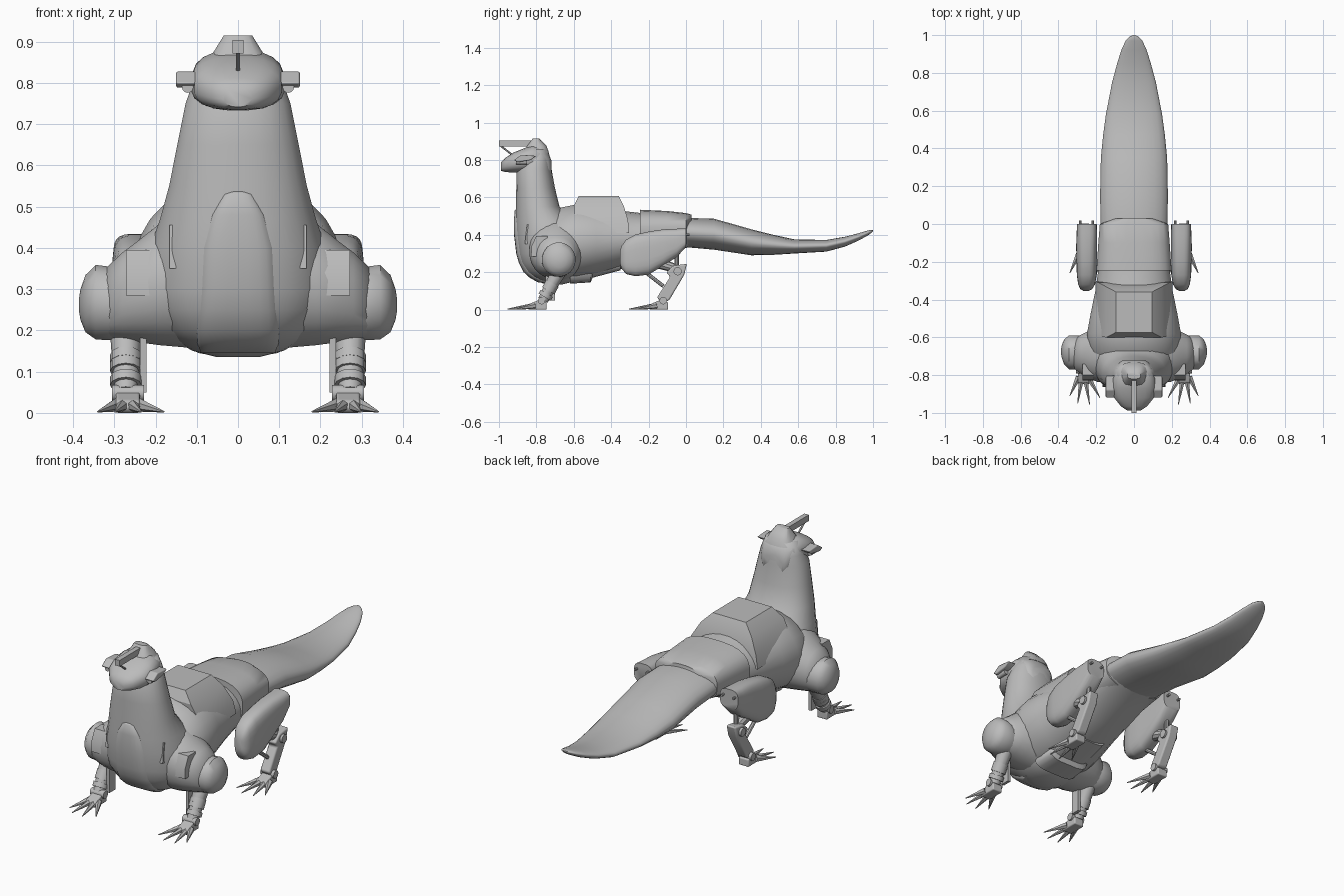
import bpy, bmesh, math
from mathutils import Vector

grey = bpy.data.materials.new("plain grey")
grey.diffuse_color = (0.5, 0.5, 0.5, 1)


def finish(bm, name, mirror=False, angle=32, bevel=0):
    bmesh.ops.recalc_face_normals(bm, faces=bm.faces[:])
    me = bpy.data.meshes.new(name)
    bm.to_mesh(me)
    bm.free()
    me.materials.append(grey)
    ob = bpy.data.objects.new(name, me)
    bpy.context.collection.objects.link(ob)
    bpy.ops.object.select_all(action='DESELECT')
    ob.select_set(True)
    bpy.context.view_layer.objects.active = ob
    bpy.ops.object.shade_smooth_by_angle(angle=math.radians(angle))
    if bevel:
        b = ob.modifiers.new("Bevel", 'BEVEL')
        b.width, b.segments = bevel, 3
    if mirror:
        ob.modifiers.new("Mirror", 'MIRROR')
    return ob


def loft(name, axis, sections, power=2.0, n=24, mirror=False, angle=50):
    """Skin superellipse rings; section = (position, a_min, a_max, b_min, b_max)."""
    bm = bmesh.new()
    rings = []
    for p, a0, a1, b0, b1 in sections:
        ring = []
        for i in range(n):
            t = 2 * math.pi * (i + 0.5) / n
            c, s = math.cos(t), math.sin(t)
            c = math.copysign(abs(c) ** (2 / power), c)
            s = math.copysign(abs(s) ** (2 / power), s)
            a = (a0 + a1) / 2 + c * (a1 - a0) / 2
            b = (b0 + b1) / 2 + s * (b1 - b0) / 2
            co = {'x': (p, a, b), 'y': (a, p, b), 'z': (a, b, p)}[axis]
            ring.append(bm.verts.new(co))
        rings.append(ring)
    for r, q in zip(rings, rings[1:]):
        for i in range(n):
            j = (i + 1) % n
            bm.faces.new((r[i], r[j], q[j], q[i]))
    bm.faces.new(rings[0])
    bm.faces.new(rings[-1])
    return finish(bm, name, mirror, angle)


def sym(rows):
    """Rows (position, half_width, b_min, b_max) to symmetric sections."""
    return [(p, -w, w, b0, b1) for p, w, b0, b1 in rows]


def prism(name, outline, x0, x1, mirror=False, bevel=0):
    """Extrude a (y, z) outline across x."""
    bm = bmesh.new()
    f = bm.faces.new([bm.verts.new((x0, y, z)) for y, z in outline])
    g = bmesh.ops.extrude_face_region(bm, geom=[f])
    vs = [v for v in g['geom'] if isinstance(v, bmesh.types.BMVert)]
    bmesh.ops.translate(bm, verts=vs, vec=(x1 - x0, 0, 0))
    return finish(bm, name, mirror, 32, bevel)


def rod(name, a, b, r0, r1, n=10, mirror=True):
    a, b = Vector(a), Vector(b)
    d = b - a
    bm = bmesh.new()
    bmesh.ops.create_cone(bm, cap_ends=True, segments=n, radius1=r0, radius2=r1, depth=d.length)
    bm.transform(d.to_track_quat('Z', 'Y').to_matrix().to_4x4())
    bmesh.ops.translate(bm, verts=bm.verts[:], vec=(a + b) / 2)
    return finish(bm, name, mirror)


def box(name, x0, x1, y0, y1, z0, z1, mirror=True):
    return prism(name, [(y0, z0), (y1, z0), (y1, z1), (y0, z1)], x0, x1, mirror)


# chest flowing up into the neck
loft("chest_and_neck", 'z', sym([
    (.135, .05, -.75, -.66), (.15, .11, -.79, -.60), (.175, .155, -.83, -.57),
    (.2, .185, -.86, -.55), (.25, .215, -.888, -.52), (.3, .228, -.90, -.5),
    (.4, .215, -.912, -.53), (.47, .19, -.912, -.6), (.55, .168, -.91, -.675),
    (.65, .148, -.908, -.70), (.75, .128, -.905, -.718), (.8, .11, -.88, -.722),
    (.86, .085, -.85, -.74)]), power=2.2, n=28, angle=75)
loft("chest_panel", 'z', sym([
    (.145, .09, -.79, -.7), (.17, .1, -.835, -.72), (.2, .105, -.868, -.75),
    (.25, .103, -.894, -.77), (.3, .1, -.908, -.78), (.4, .094, -.92, -.8),
    (.48, .07, -.92, -.83), (.53, .04, -.916, -.85), (.537, .025, -.91, -.86)]),
    power=3, n=24, angle=60)

# torso widening toward the shoulders
loft("torso", 'y', sym([
    (-.76, .2, .17, .46), (-.68, .24, .15, .545), (-.58, .25, .155, .565),
    (-.48, .232, .175, .56), (-.35, .205, .215, .53), (-.22, .187, .25, .515),
    (-.1, .178, .30, .5), (.02, .175, .335, .49)]), power=2.05, n=28, angle=60)
loft("belly_plate", 'y', sym([
    (-.62, .13, .138, .3), (-.51, .12, .145, .3), (-.5, .11, .17, .3),
    (-.35, .1, .21, .3)]), power=4, n=16)

# faceted raised pack on the back, and hip cover
loft("back_pack", 'z', sym([
    (.41, .21, -.52, -.30), (.48, .195, -.60, -.305), (.555, .152, -.605, -.328),
    (.607, .1, -.578, -.355)]), power=20, n=4, angle=30)
loft("hip_cover", 'y', sym([
    (-.245, .2, .30, .535), (-.1, .19, .32, .528), (.0, .182, .335, .517),
    (.03, .1, .39, .508)]), power=2.7, n=24)

# broad flattened tail
loft("tail", 'y', sym([
    (-.02, .178, .335, .492), (.15, .181, .32, .487), (.35, .177, .29, .43),
    (.47, .165, .293, .40), (.58, .15, .30, .376), (.75, .117, .31, .373),
    (.85, .09, .337, .39), (.92, .068, .368, .408), (.97, .045, .395, .423),
    (.99, .025, .41, .427), (1.0, .008, .418, .426)]), n=24)

# head with a blunt pointed muzzle
loft("head", 'y', sym([
    (-.988, .035, .742, .79), (-.965, .07, .735, .812), (-.92, .106, .733, .842),
    (-.87, .116, .733, .862), (-.82, .112, .735, .88), (-.765, .096, .72, .868),
    (-.735, .08, .70, .835), (-.72, .06, .70, .80)]), power=2.5, n=20, angle=60)
loft("head_crest", 'z', sym([
    (.84, .08, -.87, -.732), (.875, .06, -.85, -.745), (.915, .035, -.82, -.785)]),
    power=3, n=16)
box("brow_bar", -.013, .013, -1.0, -.79, .872, .904, False)
rod("bar_strut", (0, -.99, .875), (0, -.925, .825), .005, .005, 6, False)

# ears with round pods below
prism("ear", [(-.92, .80), (-.90, .788), (-.83, .80), (-.80, .822), (-.88, .828)],
      .1, .15, True, .005)
rod("ear_pod", (.122, -.91, .79), (.122, -.85, .79), .014, .014, 12)

# shoulder muscle and round shoulder ball
loft("shoulder_muscle", 'x', [
    (.1, -.84, -.53, .155, .50), (.19, -.838, -.55, .163, .46),
    (.24, -.82, -.565, .17, .42), (.28, -.795, -.585, .175, .39),
    (.32, -.765, -.61, .18, .352)], power=2.1, n=24, mirror=True, angle=60)
loft("shoulder_ball", 'x', [
    (.24, -.765, -.60, .18, .34), (.29, -.773, -.59, .174, .353),
    (.345, -.77, -.59, .177, .36), (.37, -.745, -.61, .195, .335),
    (.382, -.71, -.64, .225, .30), (.386, -.69, -.66, .25, .275)],
    n=20, mirror=True)
prism("shoulder_plate", [(-.828, .285), (-.826, .34), (-.80, .395), (-.74, .395), (-.74, .285)],
      .205, .272, True)
prism("collar_plate", [(-.862, .35), (-.85, .455), (-.80, .455), (-.78, .35)],
      .15, .166, True)

# front legs
rod("front_leg", (.272, -.67, .22), (.272, -.765, .05), .04, .028, 12)
for k, t in enumerate((.52, .64, .84)):
    y, z = -.67 - .095 * t, .22 - .17 * t
    rod(f"front_cuff_{k + 1}", (.272, y + .006, z + .01), (.272, y - .006, z - .01), .038, .038, 12)
box("front_elbow_bar", .222, .238, -.75, -.70, .05, .19)

# hind legs
loft("thigh", 'y', [
    (0, .197, .302, .335, .434), (-.05, .195, .304, .28, .433), (-.12, .195, .305, .235, .43),
    (-.2, .195, .305, .187, .418), (-.27, .197, .303, .178, .402),
    (-.32, .206, .296, .19, .375), (-.345, .222, .284, .22, .34),
    (-.354, .24, .268, .25, .31)], power=3.2, n=24, mirror=True, angle=45)
for x in (.218, .285):
    rod("thigh_pin", (x, -.02, .40), (x, .018, .40), .006, .006, 8)
rod("hip_piston", (.255, -.05, .23), (.255, -.05, .35), .012, .012)
rod("knee_link", (.255, -.15, .25), (.255, -.04, .215), .03, .022)
prism("hind_leg", [(.005, .245), (-.07, .235), (-.105, .2), (-.085, .175), (-.155, .065),
                   (-.13, .035), (-.09, .05), (-.01, .185)], .235, .29, True, .008)
rod("hock_pin", (.225, -.045, .205), (.302, -.045, .205), .022, .022, 12)
rod("leg_strut", (.255, -.21, .195), (.255, -.12, .125), .01, .01, 8)

# feet with four spread claws each
for side, dy in (("front", 0), ("hind", .65)):
    prism(side + "_foot", [(-.85 + dy, .012), (-.84 + dy, .03), (-.79 + dy, .05),
                           (-.745 + dy, .04), (-.745 + dy, 0), (-.84 + dy, 0)],
          .238, .296, True, .006)
    rod(side + "_ankle", (.228, -.772 + dy, .048), (.306, -.772 + dy, .048), .02, .02, 12)
    for k, (x, y) in enumerate(((.18, -.92), (.235, -.955), (.298, -.95), (.34, -.91))):
        base = .268 + (k - 1.5) * .017
        rod(f"{side}_claw_{k + 1}", (base, -.81 + dy, .02), (x, y + dy, .003), .017, .002, 6)
